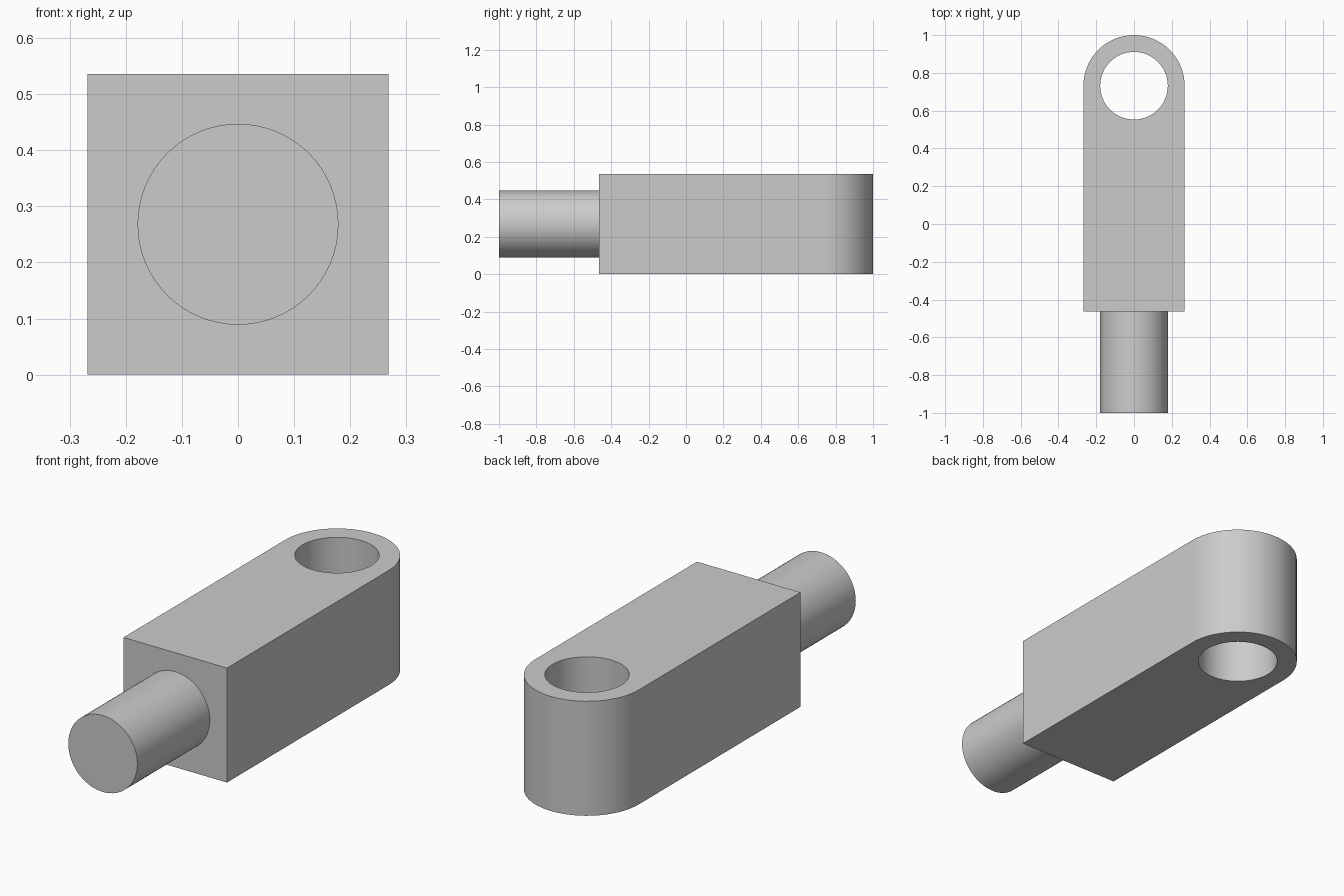
import bpy
import bmesh
from math import cos, sin, pi, radians
from mathutils import Matrix

cube = bpy.data.objects.get("Cube")
if cube:
    bpy.data.objects.remove(cube, do_unlink=True)

R = 0.268            # half width of the body, also its end radius
BORE = 0.179         # radius of the hole and of the pin
EYE_Y = 1 - R        # centre of the hole
FRONT_Y = -1 + 2 * R  # front face of the body
SEGMENTS = 64

grey = bpy.data.materials.new("light_grey")
grey.use_nodes = True
colour = (0.6, 0.6, 0.6, 1)
grey.diffuse_color = colour
grey.node_tree.nodes["Principled BSDF"].inputs["Base Color"].default_value = colour


def finish(bm, name):
    bmesh.ops.recalc_face_normals(bm, faces=bm.faces)
    mesh = bpy.data.meshes.new(name)
    bm.to_mesh(mesh)
    bm.free()
    mesh.materials.append(grey)
    obj = bpy.data.objects.new(name, mesh)
    bpy.context.collection.objects.link(obj)
    bpy.ops.object.select_all(action="DESELECT")
    obj.select_set(True)
    bpy.context.view_layer.objects.active = obj
    bpy.ops.object.shade_smooth_by_angle(angle=radians(30))
    return obj


def arc(radius, sweep, steps):
    return [(radius * cos(sweep * i / steps), EYE_Y + radius * sin(sweep * i / steps))
            for i in range(steps + 1)]


def add_loop(bm, points):
    verts = [bm.verts.new((x, y, 0)) for x, y in points]
    return [bm.edges.new((a, b)) for a, b in zip(verts, verts[1:] + verts[:1])]


# Body: square bar with a rounded end and a hole through it
bm = bmesh.new()
outline = arc(R, pi, SEGMENTS // 2) + [(-R, FRONT_Y), (R, FRONT_Y)]
hole = arc(BORE, 2 * pi, SEGMENTS)[:-1]
edges = add_loop(bm, outline) + add_loop(bm, hole)
bmesh.ops.triangle_fill(bm, edges=edges, use_beauty=True)
top = bmesh.ops.extrude_face_region(bm, geom=bm.faces[:], use_keep_orig=True)
bmesh.ops.translate(bm, vec=(0, 0, 2 * R),
                    verts=[v for v in top["geom"] if isinstance(v, bmesh.types.BMVert)])
finish(bm, "rod_body")

# Pin: round shank on the front, set slightly into the body
bm = bmesh.new()
length = FRONT_Y + 1 + 0.01
bmesh.ops.create_cone(bm, cap_ends=True, segments=SEGMENTS, radius1=BORE,
                      radius2=BORE, depth=length)
bmesh.ops.transform(bm, verts=bm.verts,
                    matrix=Matrix.Translation((0, -1 + length / 2, R)) @ Matrix.Rotation(pi / 2, 4, "X"))
finish(bm, "shank_pin")
